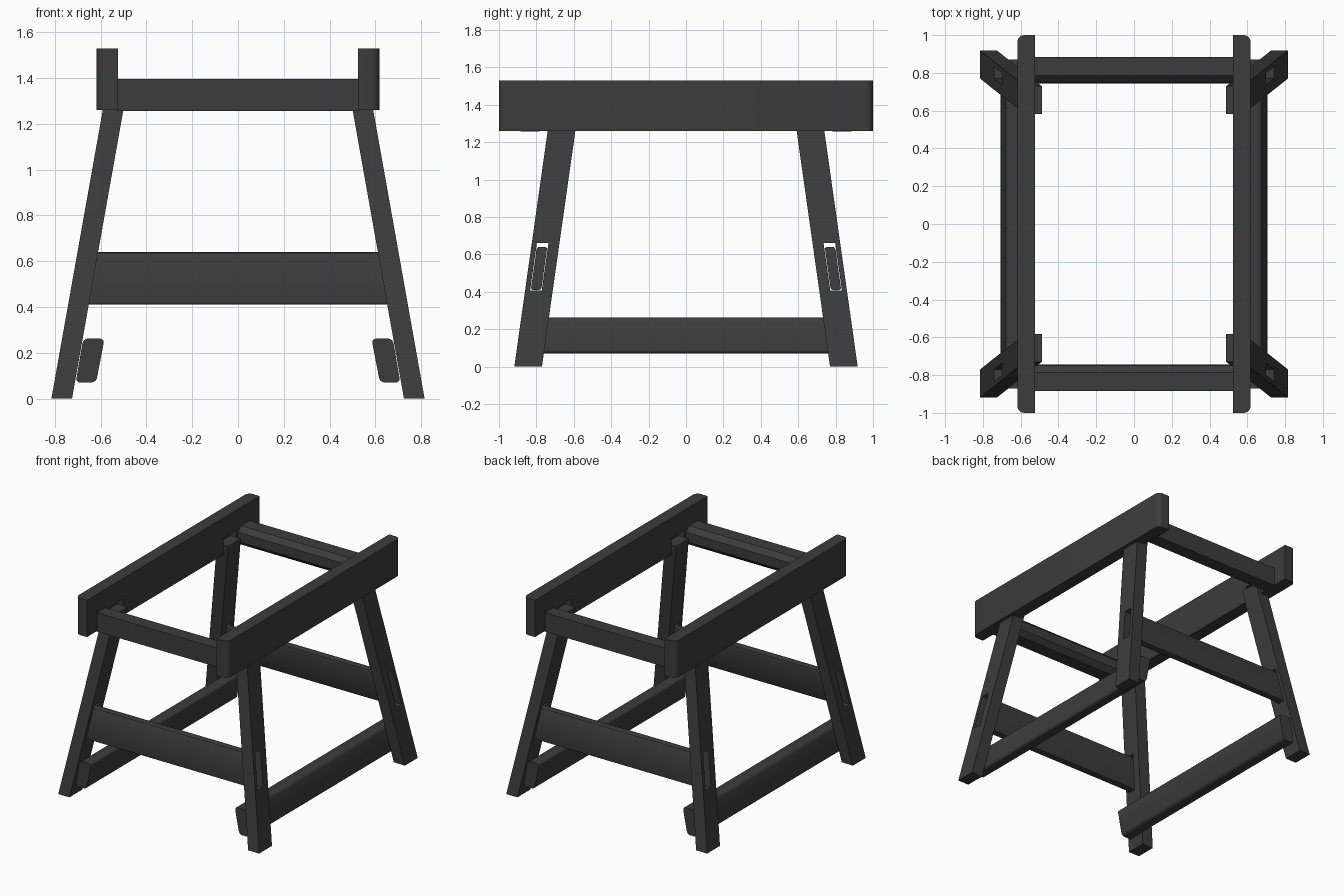
import bpy, bmesh, math
from mathutils import Vector

cube = bpy.data.objects.get("Cube")
if cube:
    bpy.data.objects.remove(cube, do_unlink=True)

charcoal = bpy.data.materials.new("charcoal paint")
charcoal.use_nodes = True
charcoal.diffuse_color = (0.045, 0.045, 0.045, 1)
bsdf = charcoal.node_tree.nodes["Principled BSDF"]
bsdf.inputs["Base Color"].default_value = charcoal.diffuse_color
bsdf.inputs["Roughness"].default_value = 0.8


def timber(name, bottom, top, side=1, end=1, bevel=0, segments=1, edge_rule=None):
    """Straight or slanted beam; bottom and top are (x0, x1, y0, y1, z)."""
    bm = bmesh.new()
    rings = []
    for x0, x1, y0, y1, z in (bottom, top):
        corners = ((x0, y0), (x1, y0), (x1, y1), (x0, y1))
        rings.append([bm.verts.new((x, y, z)) for x, y in corners])
    low, high = rings
    bm.faces.new(low)
    bm.faces.new(high)
    for i in range(4):
        j = (i + 1) % 4
        bm.faces.new((low[i], low[j], high[j], high[i]))
    if bevel:
        edges = []
        for e in bm.edges:
            a, b = e.verts
            if edge_rule((a.co + b.co) / 2, (b.co - a.co).normalized()):
                edges.append(e)
        bmesh.ops.bevel(bm, geom=edges, offset=bevel, segments=segments,
                        profile=0.5, affect='EDGES')
    for v in bm.verts:
        v.co.x *= side
        v.co.y *= end
    bmesh.ops.recalc_face_normals(bm, faces=bm.faces)
    mesh = bpy.data.meshes.new(name)
    bm.to_mesh(mesh)
    bm.free()
    mesh.materials.append(charcoal)
    obj = bpy.data.objects.new(name, mesh)
    bpy.context.collection.objects.link(obj)
    return obj


def activate(obj):
    bpy.ops.object.select_all(action='DESELECT')
    obj.select_set(True)
    bpy.context.view_layer.objects.active = obj


def carve(obj, cutter):
    cutter.hide_render = True
    mod = obj.modifiers.new("mortise", 'BOOLEAN')
    mod.operation = 'DIFFERENCE'
    mod.solver = 'EXACT'
    mod.object = cutter
    activate(obj)
    bpy.ops.object.modifier_apply(modifier=mod.name)
    bpy.data.objects.remove(cutter, do_unlink=True)


def smooth(obj):
    activate(obj)
    bpy.ops.object.shade_smooth_by_angle(angle=math.radians(35))


LEAN_X, LEAN_Y = 0.178, 0.1416   # how far the legs lean in per unit of height


def leaning(x0, x1, y0, y1, z):
    """Rectangle at floor level carried up along the leg direction."""
    dx, dy = LEAN_X * z, LEAN_Y * z
    return (x0 - dx, x1 - dx, y0 - dy, y1 - dy, z)


for side, side_name in ((1, "left"), (-1, "right")):
    # Top rail with rounded outer end corners
    rail = timber(side_name + "_top_rail", (0.525, 0.617, -1, 1, 1.26),
                  (0.525, 0.617, -1, 1, 1.53), side, 1, 0.035, 4,
                  lambda m, d: abs(d.z) > 0.9 and m.x > 0.6)

    for end, end_name in ((-1, "front"), (1, "back")):
        # Pocket that receives the leg top
        carve(rail, timber("pocket", (0.5, 0.575, 0.58, 0.735, 1.28),
                           (0.5, 0.575, 0.58, 0.735, 1.38), side, end))

        # Splayed leg with a through mortise
        foot = (0.725, 0.815, 0.77, 0.918)
        leg = timber(end_name + "_" + side_name + "_leg",
                     leaning(*foot, 0), leaning(*foot, 1.33), side, end)
        slot = (0.6, 0.95, 0.829, 0.891)
        carve(leg, timber("slot", leaning(*slot, 0.408),
                          leaning(*slot, 0.66), side, end))
    smooth(rail)

    # Low stretcher fixed to the inner leg faces
    low = timber(side_name + "_low_stretcher", (0.62, 0.709, -0.87, 0.87, 0.07),
                 (0.583, 0.676, -0.87, 0.87, 0.262), side, 1, 0.02, 3,
                 lambda m, d: abs(d.y) > 0.9)
    smooth(low)

for end, end_name in ((-1, "front"), (1, "back")):
    # Cross bar between the rails, chamfered on its inner edges
    timber(end_name + "_cross_bar", (-0.53, 0.53, 0.75, 0.885, 1.257),
           (-0.53, 0.53, 0.75, 0.885, 1.395), 1, end, 0.035, 1,
           lambda m, d: abs(d.x) > 0.9 and m.y < 0.8)

    # Wide stretcher running into the leg mortises
    ends = []
    for z in (0.41, 0.64):
        half = 0.765 - LEAN_X * z
        y = 0.86 - LEAN_Y * z
        ends.append((-half, half, y - 0.028, y + 0.028, z))
    wide = timber(end_name + "_wide_stretcher", *ends, 1, end, 0.012, 2,
                  lambda m, d: abs(d.x) > 0.9)
    smooth(wide)
